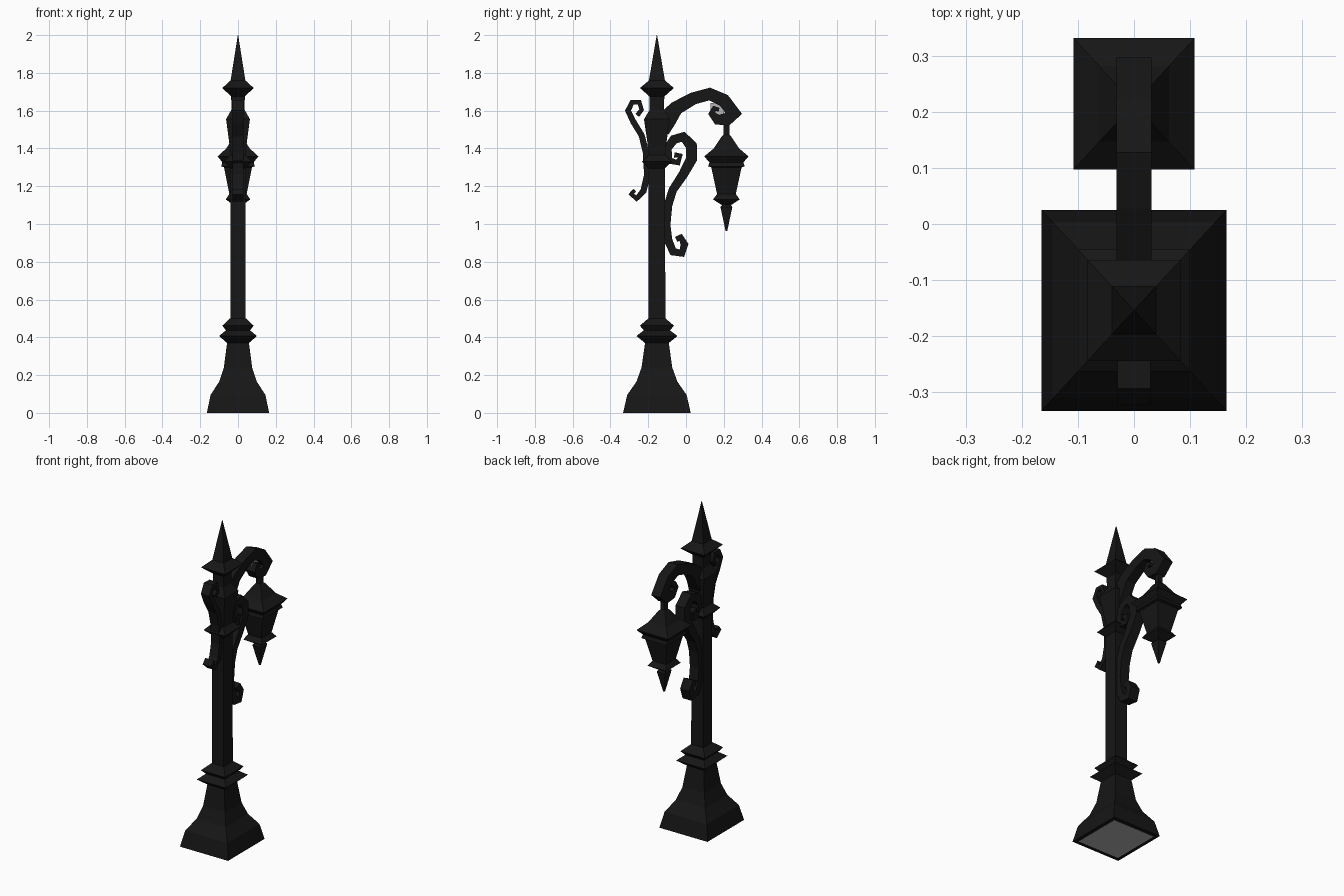
import bpy, bmesh
from mathutils import Vector

if "Cube" in bpy.data.objects:
    bpy.data.objects.remove(bpy.data.objects["Cube"])


def material(name, c):
    m = bpy.data.materials.new(name)
    m.diffuse_color = (c, c, c, 1)
    m.use_nodes = True
    m.node_tree.nodes["Principled BSDF"].inputs["Base Color"].default_value = m.diffuse_color
    return m


BLACK = material("black_iron", 0.008)
GREY = material("grey_inside", 0.45)


def finish(bm, name, mat):
    bmesh.ops.recalc_face_normals(bm, faces=bm.faces)
    me = bpy.data.meshes.new(name)
    bm.to_mesh(me)
    bm.free()
    me.materials.append(mat)
    ob = bpy.data.objects.new(name, me)
    bpy.context.collection.objects.link(ob)
    return ob


def square_tower(name, cy, profile, mat=BLACK):
    """Stack of square sections given as (half width, height)."""
    bm = bmesh.new()
    rings = []
    for r, z in profile:
        rings.append([bm.verts.new((sx * r, cy + sy * r * 1.085, z))
                      for sx, sy in ((-1, -1), (1, -1), (1, 1), (-1, 1))])
    for a, b in zip(rings, rings[1:]):
        for i in range(4):
            j = (i + 1) % 4
            bm.faces.new((a[i], a[j], b[j], b[i]))
    bm.faces.new(rings[0][::-1])
    bm.faces.new(rings[-1])
    return finish(bm, name, mat)


def scroll(name, path, half_x):
    """Flat bar following (y, z, thickness) points."""
    bm = bmesh.new()
    pts = [Vector(p[:2]) for p in path]
    rings = []
    for i, p in enumerate(pts):
        a, b = pts[max(i - 1, 0)], pts[min(i + 1, len(pts) - 1)]
        d = ((p - a).normalized() + (b - p).normalized()).normalized()
        n = Vector((-d.y, d.x)) * path[i][2] / 2
        u, v = p + n, p - n
        rings.append([bm.verts.new(co) for co in (
            (-half_x, u.x, u.y), (half_x, u.x, u.y),
            (half_x, v.x, v.y), (-half_x, v.x, v.y))])
    for a, b in zip(rings, rings[1:]):
        for i in range(4):
            j = (i + 1) % 4
            bm.faces.new((a[i], a[j], b[j], b[i]))
    bm.faces.new(rings[0][::-1])
    bm.faces.new(rings[-1])
    return finish(bm, name, BLACK)


POST_Y, LAMP_Y = -0.154, 0.214

# post: flared foot, collars and shaft
square_tower("post_base", POST_Y, [
    (.165, 0), (.145, .095), (.10, .165), (.075, .24), (.058, .37),
    (.10, .407), (.064, .437), (.083, .462), (.042, .50)])
square_tower("post_shaft", POST_Y, [(.041, .49), (.040, 1.31)])
square_tower("foot_underside", POST_Y, [(.142, -.001), (.142, .002)], GREY)

# post head: collar, vase and spire
square_tower("post_head", POST_Y, [
    (.040, 1.295), (.073, 1.33), (.040, 1.365), (.045, 1.42), (.063, 1.555),
    (.035, 1.605), (.036, 1.675), (.083, 1.72), (.039, 1.76), (.001, 2.0)])

# hanging lantern
square_tower("lantern_rod", LAMP_Y, [(.014, 1.45), (.014, 1.56)])
square_tower("lantern_roof", LAMP_Y, [
    (.082, 1.325), (.108, 1.358), (.062, 1.40), (.022, 1.465), (.012, 1.475)])
square_tower("lantern_body", LAMP_Y, [
    (.045, 1.155), (.074, 1.30), (.089, 1.305), (.082, 1.33)])
square_tower("lantern_finial", LAMP_Y, [
    (.045, 1.16), (.065, 1.13), (.022, 1.10), (.029, 1.09), (.004, .963)])

# arm carrying the lantern
scroll("lantern_arm", [
    (-.135, 1.50, .10), (-.10, 1.555, .10), (-.05, 1.615, .075),
    (.04, 1.665, .065), (.125, 1.688, .068), (.20, 1.655, .07),
    (.252, 1.587, .09), (.215, 1.553, .07), (.165, 1.553, .055),
    (.137, 1.585, .04), (.150, 1.612, .03), (.175, 1.605, .02)], .031)

# pale web inside the arm's curl
bm = bmesh.new()
bmesh.ops.create_cube(bm, size=1)
for v in bm.verts:
    v.co = (v.co.x * .006, .165 + v.co.y * .07, 1.605 + v.co.z * .07)
finish(bm, "curl_web", GREY)

# S-shaped bracket under the arm
scroll("front_bracket", [
    (-.062, 1.365, .03), (-.030, 1.362, .03), (-.042, 1.325, .035),
    (-.088, 1.335, .04), (-.098, 1.40, .045), (-.065, 1.447, .05),
    (-.015, 1.462, .055), (.028, 1.415, .062), (.030, 1.345, .06),
    (-.015, 1.262, .05), (-.07, 1.18, .045), (-.095, 1.10, .045),
    (-.105, .995, .045), (-.095, .915, .045), (-.068, .853, .045),
    (-.022, .845, .045), (-.008, .892, .042), (-.028, .93, .038),
    (-.052, .918, .03)], .031)

# slim scroll on the opposite side
scroll("rear_scroll", [
    (-.258, 1.575, .025), (-.235, 1.605, .025), (-.247, 1.645, .028),
    (-.285, 1.645, .03), (-.307, 1.60, .032), (-.278, 1.54, .032),
    (-.235, 1.47, .032), (-.212, 1.38, .034), (-.205, 1.26, .034),
    (-.225, 1.175, .034), (-.262, 1.135, .034), (-.290, 1.158, .03),
    (-.272, 1.18, .02)], .029)
